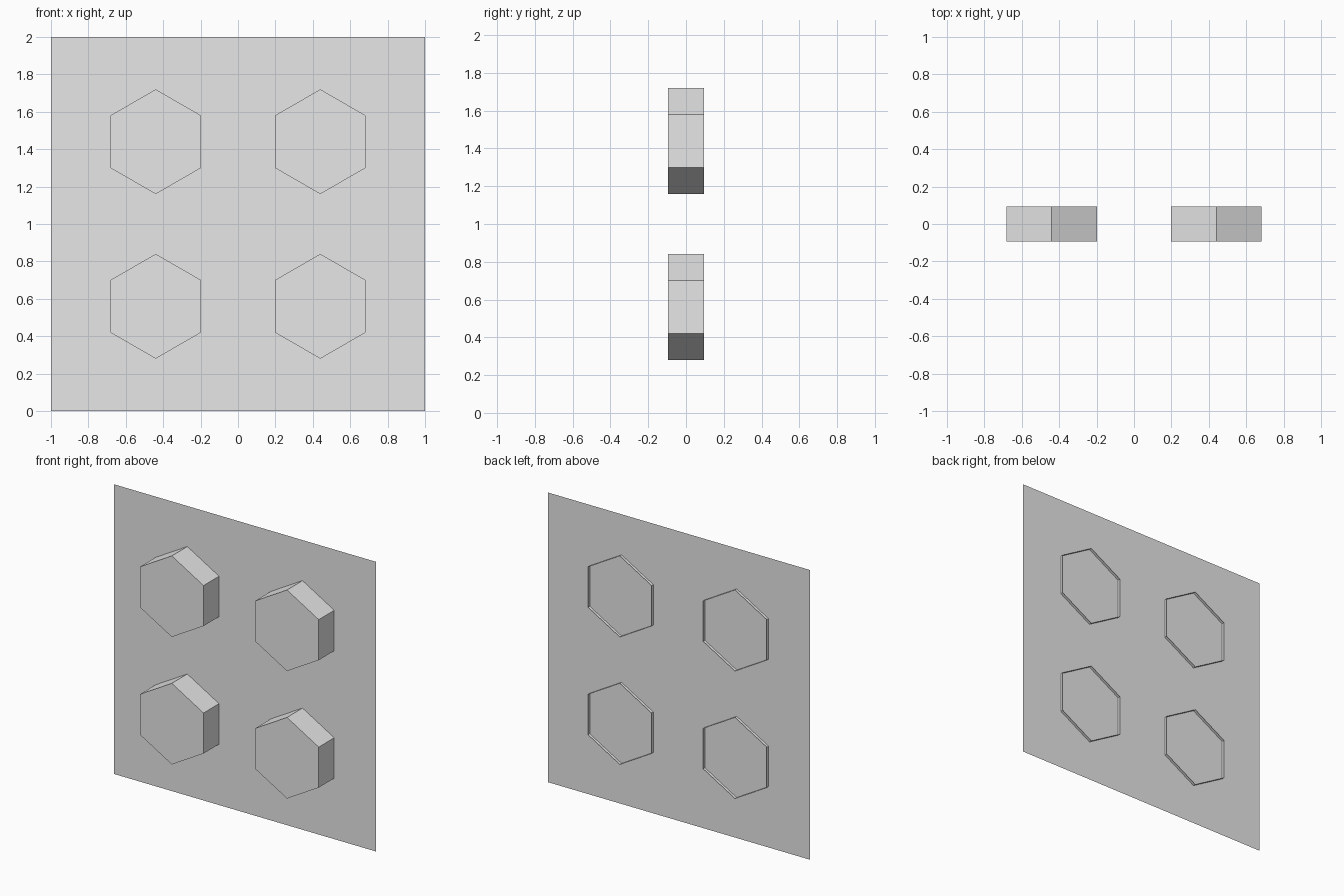
import bpy, bmesh
from math import radians
from mathutils import Matrix

cube = bpy.data.objects.get("Cube")
if cube:
    bpy.data.objects.remove(cube, do_unlink=True)

# Single plain grey
grey = bpy.data.materials.new("light_grey")
grey.use_nodes = True
colour = (0.8, 0.8, 0.8, 1.0)
grey.diffuse_color = colour
grey.node_tree.nodes["Principled BSDF"].inputs["Base Color"].default_value = colour

FRONT, BACK, SHEET = -0.094, 0.094, 0.075   # depths along y
UPRIGHT = Matrix.Rotation(radians(90), 4, "X")  # turns +z towards -y


def finish(name, bm, location):
    mesh = bpy.data.meshes.new(name)
    bm.to_mesh(mesh)
    bm.free()
    mesh.materials.append(grey)
    obj = bpy.data.objects.new(name, mesh)
    obj.location = location
    bpy.context.collection.objects.link(obj)
    return obj


# Thin upright backing sheet
bm = bmesh.new()
bmesh.ops.create_grid(bm, x_segments=1, y_segments=1, size=1.0, matrix=UPRIGHT)
finish("backing_sheet", bm, (0, SHEET, 1))


# Hexagonal cups: closed at the front, open rim poking through the sheet
def hex_cup(name, x, z, radius=0.28):
    bm = bmesh.new()
    turn = UPRIGHT @ Matrix.Rotation(radians(90), 4, "Z")
    bmesh.ops.create_cone(bm, cap_ends=True, segments=6, radius1=radius,
                          radius2=radius, depth=BACK - FRONT, matrix=turn)
    # Point a corner upwards
    top = max(v.co.z for v in bm.verts)
    if top < radius * 0.95:
        bmesh.ops.rotate(bm, verts=bm.verts, matrix=Matrix.Rotation(radians(30), 3, "Y"))
    bm.normal_update()
    back_cap = [f for f in bm.faces if f.normal.y > 0.9]
    bmesh.ops.delete(bm, geom=back_cap, context="FACES_ONLY")
    finish(name, bm, (x, 0, z))


for row, dz in (("lower", -0.44), ("upper", 0.44)):
    for side, x in (("right", -0.44), ("left", 0.44)):
        hex_cup(f"{row}_{side}_hex_cup", x, 1 + dz)
